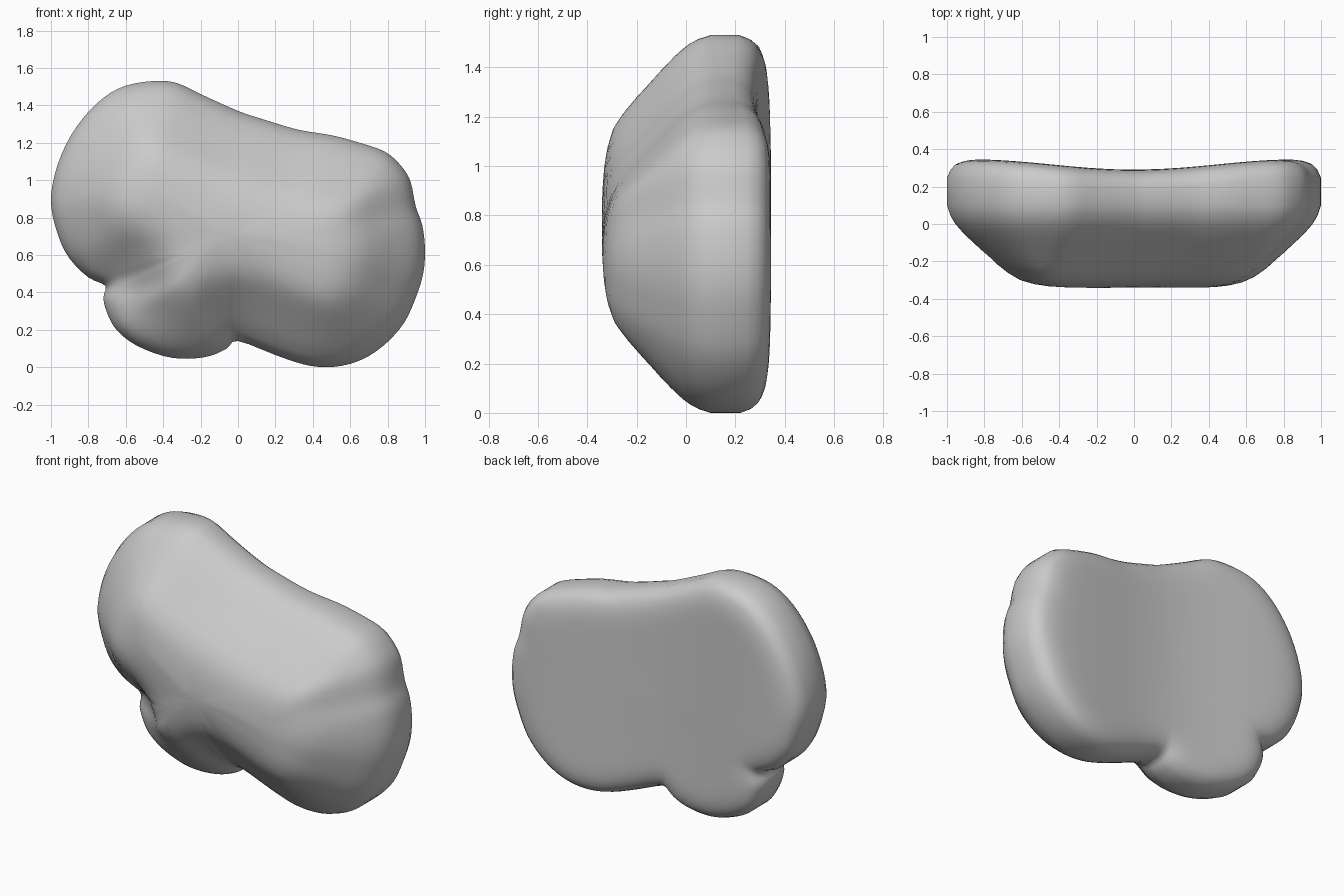
import bpy, bmesh, math
from mathutils import Vector

if "Cube" in bpy.data.objects:
    bpy.data.objects.remove(bpy.data.objects["Cube"])

# Front outline (x, z) of the body with its small lower lobe
OUTLINE = [(-.45, 1.53), (-.33, 1.52), (-.2, 1.46), (0, 1.37), (.12, 1.33), (.32, 1.27),
           (.5, 1.24), (.65, 1.2), (.78, 1.155), (.86, 1.09), (.92, 1.0), (.95, .86),
           (.985, .76), (1, .63), (.99, .5), (.95, .37), (.89, .24), (.8, .135),
           (.7, .06), (.59, .015), (.47, 0), (.35, .015), (.2, .065), (0, .14),
           (-.06, .1), (-.15, .06), (-.27, .045), (-.4, .06), (-.55, .12), (-.65, .2),
           (-.7, .29), (-.72, .37), (-.71, .435), (-.8, .48), (-.9, .58), (-.96, .7),
           (-1, .87), (-.98, 1.03), (-.92, 1.19), (-.83, 1.33), (-.72, 1.44), (-.6, 1.505)]
# Depth against distance from the outline: front surface, and drop of the back rim
FRONT = [(0, .1), (.015, .05), (.04, .005), (.1, -.062), (.32, -.263), (.37, -.297),
         (.43, -.318), (.5, -.332), (.6, -.342), (9, -.342)]
BACK = [(0, .1), (.015, .06), (.04, .03), (.08, .011), (.13, .002), (.18, 0), (9, 0)]
CENTRE = Vector((-.05, .7))


def lerp_table(table, d):
    for (a, u), (b, v) in zip(table, table[1:]):
        if d <= b:
            return u + (v - u) * (d - a) / (b - a)
    return table[-1][1]


def smooth_loop(points, steps):
    """Closed Catmull-Rom curve through the points."""
    p = [Vector(q) for q in points]
    n, out = len(p), []
    for i in range(n):
        a, b, c, d = p[i - 1], p[i], p[(i + 1) % n], p[(i + 2) % n]
        for k in range(steps):
            t = k / steps
            out.append(.5 * (2 * b + (c - a) * t + (2 * a - 5 * b + 4 * c - d) * t * t
                             + (3 * b - a - 3 * c + d) * t ** 3))
    return out


loop = smooth_loop(OUTLINE, 3)
N = len(loop)
segments = [(a, loop[(i + 1) % N] - a) for i, a in enumerate(loop)]


def edge_distance(p):
    best = 9
    for a, e in segments:
        r = p - a
        t = min(1, max(0, r.dot(e) / e.length_squared))
        best = min(best, (r - e * t).length_squared)
    return math.sqrt(best)


def front_y(p, d):
    # shallow dip where the lobe joins the body
    dip = .05 * math.exp(-((p.x + .52) ** 2 + (p.y - .38) ** 2) / .03) * min(1, d / .12)
    return lerp_table(FRONT, d) + dip


def back_y(p, d):
    # slightly hollow back, lowest along the middle
    hollow = .5 - .5 * math.cos(math.pi * min(1, abs(p.x) / .88))
    return .29 + .056 * hollow - lerp_table(BACK, d)


SCALES = [.1, .2, .3, .38, .46, .53, .6, .66, .72, .77, .82, .86, .9, .93, .955, .98, 1]
bm = bmesh.new()
sides = []
for depth in (front_y, back_y):
    d = edge_distance(CENTRE)
    middle = bm.verts.new((CENTRE.x, depth(CENTRE, d), CENTRE.y))
    rings = []
    for s in SCALES:
        ring = []
        for q in loop:
            p = CENTRE + (q - CENTRE) * s
            d = 0 if s == 1 else edge_distance(p)
            ring.append(bm.verts.new((p.x, depth(p, d), p.y)))
        rings.append(ring)
    for i in range(N):
        bm.faces.new((middle, rings[0][i], rings[0][(i + 1) % N]))
    sides.append(rings)


def bridge(r, s):
    for i in range(N):
        j = (i + 1) % N
        bm.faces.new((r[i], r[j], s[j], s[i]))


for rings in sides:
    for r, s in zip(rings, rings[1:]):
        bridge(r, s)
bridge(sides[0][-1], sides[1][-1])

# soften the creases inside the rim
inner = [v for rings in sides for ring in rings[:-3] for v in ring]
for _ in range(2):
    bmesh.ops.smooth_vert(bm, verts=inner, factor=.5, use_axis_y=True)
bmesh.ops.recalc_face_normals(bm, faces=bm.faces)
for f in bm.faces:
    f.smooth = True

mesh = bpy.data.meshes.new("pebble_body")
bm.to_mesh(mesh)
bm.free()
body = bpy.data.objects.new("pebble_body", mesh)
bpy.context.collection.objects.link(body)

# One plain grey
grey = bpy.data.materials.new("grey")
grey.diffuse_color = (.6, .6, .6, 1)
grey.use_nodes = True
grey.node_tree.nodes["Principled BSDF"].inputs["Base Color"].default_value = grey.diffuse_color
mesh.materials.append(grey)
